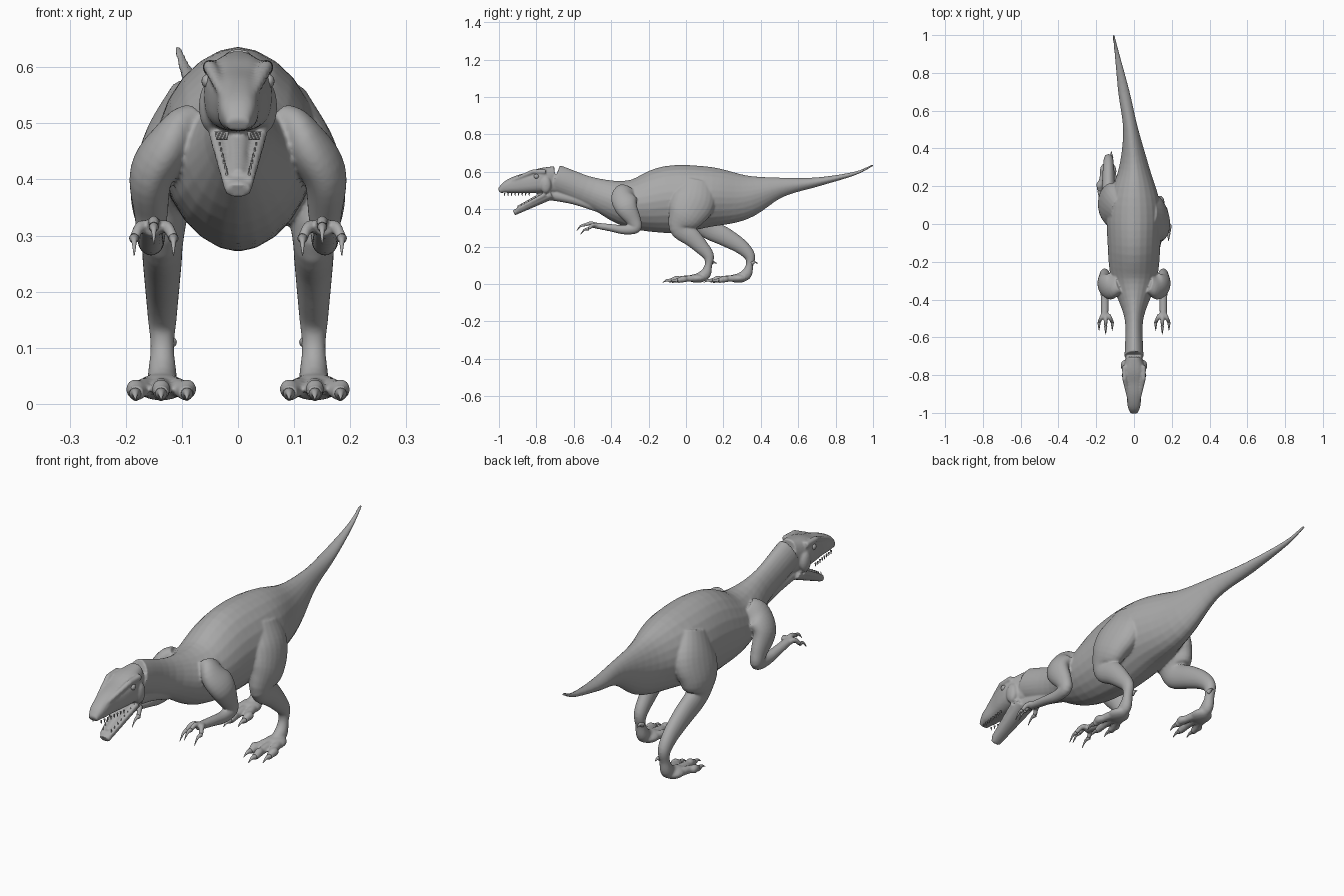
import bpy
import bmesh
import math
from mathutils import Vector

default_cube = bpy.data.objects.get("Cube")
if default_cube:
    bpy.data.objects.remove(default_cube, do_unlink=True)

SIDES = 24
STEPS = 5

skin = bpy.data.materials.new("grey skin")
skin.use_nodes = True
skin.diffuse_color = (.4, .4, .4, 1)
skin.node_tree.nodes["Principled BSDF"].inputs["Base Color"].default_value = skin.diffuse_color


def spline(rows):
    """Smooth curve through rows of (x, y, z, half width, half depth)."""
    keys = [Vector(row) for row in rows]
    keys = [keys[0] * 2 - keys[1]] + keys + [keys[-1] * 2 - keys[-2]]
    result = []
    for a, b, c, d in zip(keys, keys[1:], keys[2:], keys[3:]):
        for step in range(STEPS):
            t = step / STEPS
            result.append(b + (c - a) * (t / 2) + (a * 2 - b * 5 + c * 4 - d) * (t * t / 2)
                          + (b * 3 - a - c * 3 + d) * (t ** 3 / 2))
    return result + [keys[-2]]


def power(value, exponent):
    return math.copysign(abs(value) ** exponent, value)


def add_loft(bm, rows, exponent=1):
    """Closed skin over rings; a low exponent gives a boxier section."""
    rings = spline(rows)
    loops = []
    for i, ring in enumerate(rings):
        before, after = rings[max(i - 1, 0)], rings[min(i + 1, len(rings) - 1)]
        along = (after - before).to_3d().normalized()
        side = (Vector((1, 0, 0)) - along * along.x).normalized()
        up = side.cross(along)
        loop = []
        for k in range(SIDES):
            angle = math.tau * k / SIDES
            wide = ring[3] * power(math.cos(angle), exponent)
            tall = ring[4] * power(math.sin(angle), exponent)
            loop.append(bm.verts.new(ring.to_3d() + side * wide + up * tall))
        loops.append(loop)
    for low, high in zip(loops, loops[1:]):
        for k in range(SIDES):
            n = (k + 1) % SIDES
            bm.faces.new((low[k], low[n], high[n], high[k]))
    bm.faces.new(loops[0][::-1])
    bm.faces.new(loops[-1])


def add_bar(bm, root, tip, thick, thin, flat=1, bow=0):
    """Tapered bar, optionally flattened or bowed upward."""
    root, tip = Vector(root), Vector(tip)
    middle = (root + tip) / 2 + Vector((0, 0, bow))
    mean = (thick + thin) / 2
    add_loft(bm, [(*point, radius, radius * flat)
                  for point, radius in ((root, thick), (middle, mean), (tip, thin))])


def add_ball(bm, centre, size):
    ball = bmesh.ops.create_uvsphere(bm, u_segments=16, v_segments=10, radius=1)
    bmesh.ops.scale(bm, vec=size, verts=ball["verts"])
    bmesh.ops.translate(bm, vec=centre, verts=ball["verts"])


def limb_ring(x, y, z, deep):
    """Limb muscles are deeper than wide where they are heavy."""
    return (x, y, z, .012 + deep * .45, deep)


def finish(name, bm):
    bmesh.ops.recalc_face_normals(bm, faces=bm.faces)
    mesh = bpy.data.meshes.new(name)
    bm.to_mesh(mesh)
    bm.free()
    for face in mesh.polygons:
        face.use_smooth = True
    mesh.materials.append(skin)
    part = bpy.data.objects.new(name, mesh)
    bpy.context.collection.objects.link(part)
    return part


body = bmesh.new()
claws = bmesh.new()
teeth = bmesh.new()

# Neck, torso and tail: y, top, bottom, half width; the tail swings to the right
trunk = [(-.7, .64, .49, .05), (-.5, .57, .41, .05), (-.3, .56, .3, .12),
         (-.1, .63, .27, .14), (.1, .63, .3, .14), (.3, .59, .34, .08),
         (.5, .57, .46, .04), (.7, .57, .52, .03), (.9, .6, .58, .013), (1, .64, .63, .006)]
add_loft(body, [(-.18 * max(y - .4, 0), y, (top + low) / 2, wide, (top - low) / 2)
                for y, top, low, wide in trunk], 1.1)

# Skull with upper jaw: y, top, half width over a level palate
palate = .485
skull = [(-.7, .63, .04), (-.77, .62, .06), (-.83, .6, .055),
         (-.9, .58, .04), (-.96, .55, .034), (-1, .51, .02)]
add_loft(body, [(0, y, (top + palate) / 2, wide, (top - palate) / 2)
                for y, top, wide in skull], .75)

# Lower jaw, tongue and throat
add_bar(body, (0, -.72, .48), (0, -.92, .38), .046, .024, flat=.6)
add_bar(body, (0, -.75, .49), (0, -.9, .41), .02, .012, flat=.6)
add_bar(body, (0, -.74, .48), (0, -.46, .4), .03, .02, bow=.01)

# Arm and leg centre lines: y, z, half depth
arm = [(-.31, .49, .06), (-.33, .46, .07), (-.32, .41, .06), (-.28, .34, .04),
       (-.27, .3, .03), (-.33, .29, .025), (-.4, .3, .02), (-.5, .315, .015)]
leg = [(.06, .54, .09), (.04, .45, .12), (0, .37, .1), (-.03, .3, .06), (.03, .25, .05),
       (.08, .2, .04), (.12, .15, .03), (.12, .1, .02), (.1, .05, .03), (.05, .03, .02)]

for s in (-1, 1):
    # Brow and snout ridge, cheek, lower lip and eye
    add_bar(body, (s * .05, -.75, .6), (s * .05, -.82, .6), .014, .012)
    add_bar(body, (s * .05, -.82, .6), (s * .02, -.96, .54), .012, .008)
    add_ball(body, (s * .05, -.75, .53), (.02, .03, .045))
    add_bar(body, (s * .04, -.75, .48), (s * .02, -.91, .395), .012, .008)
    add_ball(teeth, (s * .055, -.8, .575), (.01, .014, .012))

    # Teeth along both jaws
    for i in range(8):
        back = i / 8
        x, y = s * (.02 + back * .02), -.97 + back * .15
        add_bar(teeth, (x, y, palate), (x, y, palate - .015), .004, .001)
        root = Vector((x, y + .07, .4 + back * .075))
        add_bar(teeth, root, root + Vector((0, 0, .02)), .003, .001)

    # Shoulder, arm and hand, ending in three clawed fingers
    add_loft(body, [limb_ring(s * (.155 - 10 * max(z - .4, 0) ** 2), y, z, deep)
                    for y, z, deep in arm])
    wrist = Vector((s * .15, -.48, .315))
    for spread in (-1, 0, 1):
        shorter = abs(spread) * .02
        knuckle = wrist + Vector((s * spread * .035, shorter - .06, -shorter))
        add_bar(body, wrist + Vector((s * spread * .015, 0, 0)), knuckle, .012, .009, bow=.01)
        add_bar(claws, knuckle, knuckle + Vector((0, -.045, -.03)), .009, .001, bow=.01)

    # Leg: the right one trails further back toward the foot
    stride = .22 if s < 0 else 0
    add_loft(body, [limb_ring(s * (.135 - .4 * max(z - .38, 0)),
                              y + stride * min((.54 - z) / .35, 1), z, deep)
                    for y, z, deep in leg])
    foot = Vector((s * .137, stride + .06, .03))
    add_ball(body, foot, (.045, .05, .024))

    # Three toes with claws
    for spread in (-1, 0, 1):
        length = .14 - abs(spread) * .035
        tip = foot + Vector((s * spread * .046, -length, -.012))
        add_bar(body, foot + Vector((s * spread * .02, 0, 0)), tip, .019, .014, bow=.004)
        add_ball(body, tip + Vector((0, .03, .008)), (.017, .024, .018))
        add_bar(claws, tip, tip + Vector((0, -.045, -.01)), .011, .001, bow=.006)

    # Raised spur behind the ankle
    ankle = Vector((s * .12, stride + .13, .11))
    add_bar(claws, ankle, ankle + Vector((0, .035, 0)), .011, .001, bow=.006)

# Fuse the flesh into one continuous skin
skin_object = finish("body", body)
fuse = skin_object.modifiers.new("fuse", "REMESH")
fuse.mode = "VOXEL"
fuse.voxel_size = .005
fuse.use_smooth_shade = True
soften = skin_object.modifiers.new("soften", "SMOOTH")
soften.iterations = 4
finish("claws", claws)
finish("teeth_and_eyes", teeth)
